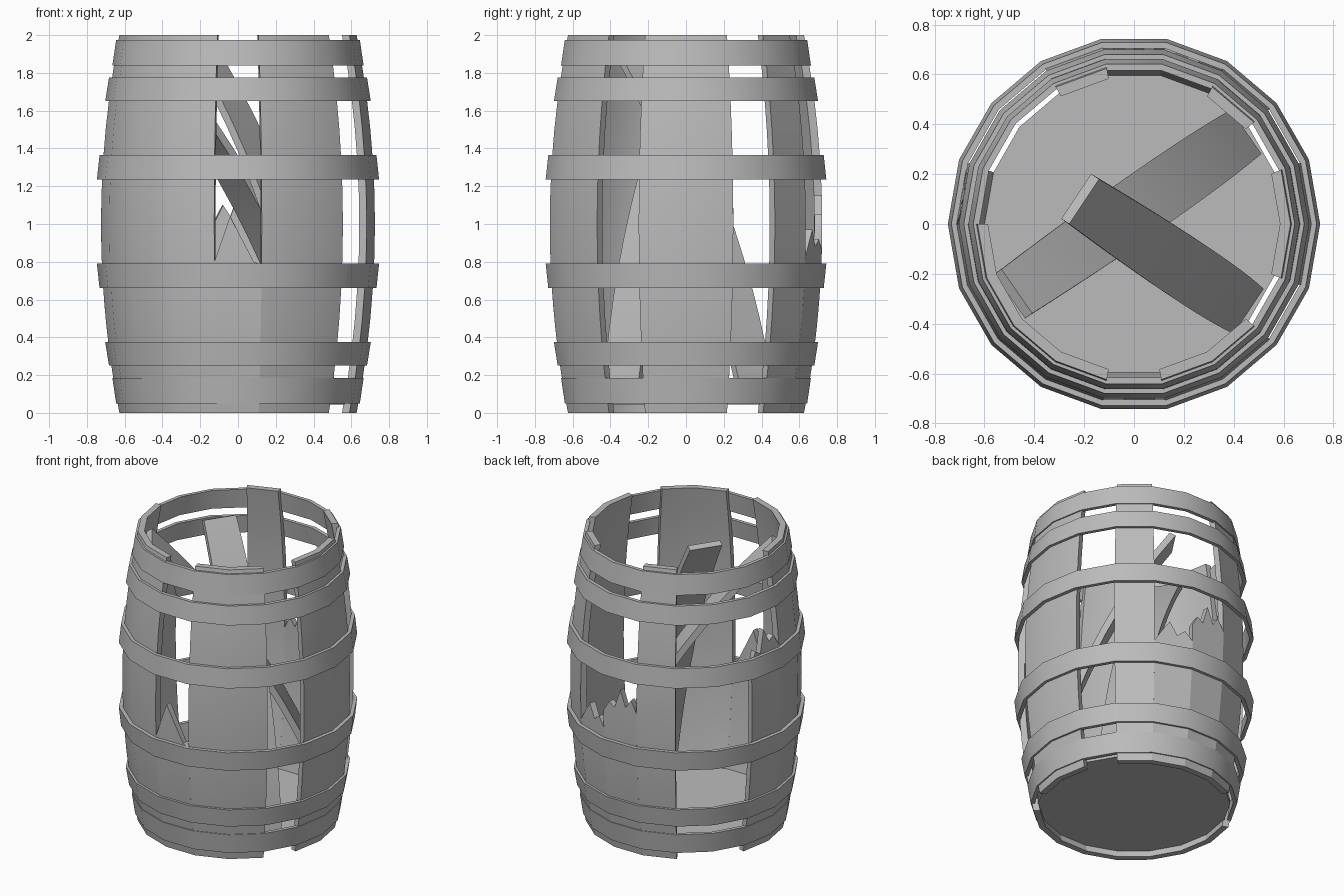
import bpy, bmesh, math
from mathutils import Vector

cube = bpy.data.objects.get("Cube")
if cube:
    bpy.data.objects.remove(cube, do_unlink=True)

grey = bpy.data.materials.new("weathered_grey")
grey.use_nodes = True
grey.diffuse_color = (0.5, 0.5, 0.5, 1)
grey.node_tree.nodes["Principled BSDF"].inputs["Base Color"].default_value = (0.5, 0.5, 0.5, 1)

STEP = 20      # degrees per barrel facet
ROWS = 12      # divisions along each stave
THICK = 0.042  # stave thickness


def polar(r, deg, z):
    a = math.radians(deg)
    return Vector((r * math.cos(a), 1.01 * r * math.sin(a), z))


def bulge(z):
    return 0.725 - 0.097 * (z - 1) ** 2


def finish(name, bm):
    bmesh.ops.recalc_face_normals(bm, faces=bm.faces)
    mesh = bpy.data.meshes.new(name)
    bm.to_mesh(mesh)
    bm.free()
    mesh.materials.append(grey)
    obj = bpy.data.objects.new(name, mesh)
    bpy.context.collection.objects.link(obj)
    bpy.ops.object.select_all(action='DESELECT')
    obj.select_set(True)
    bpy.context.view_layer.objects.active = obj
    bpy.ops.object.shade_smooth_by_angle(angle=math.radians(30))
    return obj


def loft(name, sections, closed=False):
    """Skin a row of matching closed outlines, capping the ends if open."""
    bm = bmesh.new()
    loops = [[bm.verts.new(p) for p in s] for s in sections]
    pairs = list(zip(loops, loops[1:]))
    if closed:
        pairs.append((loops[-1], loops[0]))
    for a, b in pairs:
        for i in range(len(a)):
            j = (i + 1) % len(a)
            bm.faces.new((a[i], a[j], b[j], b[i]))
    if not closed:
        # Strip caps follow the curve of the piece
        for s in (loops[0], loops[-1]):
            for i in range(len(s) // 2 - 1):
                bm.faces.new((s[i], s[i + 1], s[-2 - i], s[-1 - i]))
    return finish(name, bm)


def facet_point(inset, deg, z):
    """Point on the flat facet that contains this angle."""
    k = math.floor(deg / STEP + 1e-6)
    t = deg / STEP - k
    r = bulge(z) - inset
    return polar(r, k * STEP, z).lerp(polar(r, (k + 1) * STEP, z), t)


def stave(name, start, end, tops):
    """Staves between two angles; tops are heights spread evenly across."""
    sections = []
    for i, top in enumerate(tops):
        deg = start + (end - start) * i / (len(tops) - 1)
        zs = [top * k / ROWS for k in range(ROWS + 1)]
        sections.append([facet_point(0, deg, z) for z in zs] +
                        [facet_point(THICK, deg, z) for z in reversed(zs)])
    return loft(name, sections)


# Whole staves
for name, start, end in (("stave_front_right", 180, 260), ("stave_front_left", 280, 320),
                         ("stave_left", 340, 380), ("stave_back_left", 40, 60),
                         ("stave_back", 100, 120)):
    stave(name, start, end, [2] * ((end - start) // STEP + 1))

# Snapped staves with splintered tops
stave("broken_stave_front", 260, 280, (0.80, 0.92, 1.04, 0.96, 0.88, 0.80, 0.78))
stave("broken_stave_back_left", 60, 80, (0.82, 0.90, 0.97, 0.88, 0.92, 0.86))
stave("broken_stave_back", 80, 100, (0.98, 1.05, 1.02, 1.15, 1.04, 1.10, 1.02))
stave("broken_stave_right", 160, 180, (1.28, 1.40, 1.37, 1.52, 1.43, 1.46, 1.38))

# Hoops: (bottom z, top z, bottom radius, top radius)
lower = [(0.05, 0.185, 0.645, 0.665), (0.25, 0.375, 0.683, 0.703), (0.66, 0.79, 0.733, 0.747)]
upper = [(2.025 - b, 2.025 - a, r2, r1) for a, b, r1, r2 in lower]
for i, (z0, z1, r0, r1) in enumerate(lower + upper):
    ring = ((r0, z0), (r1, z1), (r1 - 0.025, z1), (r0 - 0.025, z0))
    loft(f"hoop_{i + 1}", [[polar(r, d, z) for r, z in ring] for d in range(0, 360, STEP)], True)

# Barrel bottom
bm = bmesh.new()
rims = [[bm.verts.new(polar(0.6, d, z)) for d in range(0, 360, STEP)] for z in (0.045, 0.075)]
for rim in rims:
    bm.faces.new(rim)
for i in range(len(rims[0])):
    j = i - 1
    bm.faces.new((rims[0][j], rims[0][i], rims[1][i], rims[1][j]))
finish("barrel_bottom", bm)


# Loose bowed staves fallen inside
def loose_stave(name, foot, tip):
    foot, tip = Vector(foot), Vector(tip)
    axis = tip - foot
    side = axis.cross(Vector((0, 0, 1))).normalized()
    normal = side.cross(axis).normalized()
    if normal.z < 0:
        normal = -normal
    sections = []
    for k in range(ROWS + 1):
        t = k / ROWS
        arch = 1 - (2 * t - 1) ** 2
        c = foot + axis * t + normal * 0.12 * arch
        w = side * (0.108 + 0.016 * arch)
        d = normal * THICK
        sections.append([c - w, c + w, c + w - d, c - w - d])
    loft(name, sections)


loose_stave("loose_stave_long", (0.45, 0.37, 0.17), (-0.47, -0.27, 1.92))
loose_stave("loose_stave_short", (0.46, -0.35, 0.1), (-0.2, 0.09, 1.98))
